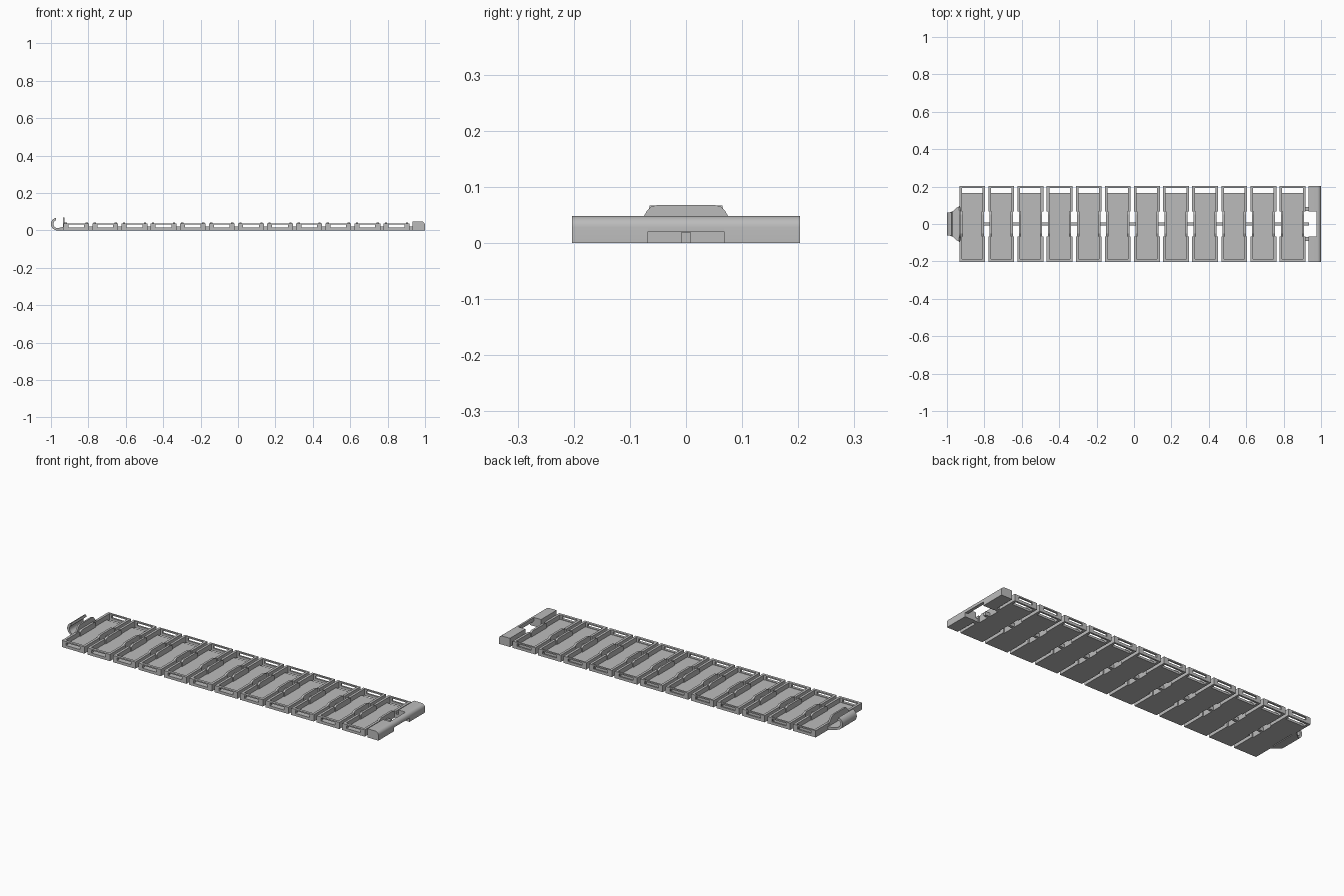
import bpy, bmesh, math

cube = bpy.data.objects.get("Cube")
if cube:
    bpy.data.objects.remove(cube, do_unlink=True)

grey = bpy.data.materials.new("plain grey plastic")
grey.use_nodes = True
colour = (0.5, 0.5, 0.5, 1)
grey.diffuse_color = colour
grey.node_tree.nodes["Principled BSDF"].inputs["Base Color"].default_value = colour

PITCH, COUNT, LAST = 0.1557, 12, 0.8475
HALF, DEPTH, WALL = 0.069, 0.203, 0.037


def prism(bm, rings):
    """Skin a row of equal closed loops and cap both ends."""
    loops = [[bm.verts.new(p) for p in ring] for ring in rings]
    n = len(loops[0])
    for a, b in zip(loops, loops[1:]):
        for i in range(n):
            j = (i + 1) % n
            bm.faces.new((a[i], a[j], b[j], b[i]))
    bm.faces.new(loops[0])
    bm.faces.new(loops[-1])


def box(bm, x0, x1, y0, y1, z0, z1):
    prism(bm, [[(x0, y0, z), (x1, y0, z), (x1, y1, z), (x0, y1, z)] for z in (z0, z1)])


def along_x(bm, profile, x0, x1):
    prism(bm, [[(x, y, z) for y, z in profile] for x in (x0, x1)])


def along_y(bm, profile, y0, y1):
    prism(bm, [[(x, y, z) for x, z in profile] for y in (y0, y1)])


def finish(bm, name):
    bmesh.ops.recalc_face_normals(bm, faces=bm.faces)
    mesh = bpy.data.meshes.new(name)
    bm.to_mesh(mesh)
    bm.free()
    mesh.materials.append(grey)
    return mesh


def place(mesh, name, x=0.0):
    ob = bpy.data.objects.new(name, mesh)
    ob.location.x = x
    bpy.context.collection.objects.link(ob)
    return ob


def smooth(ob):
    bpy.ops.object.select_all(action="DESELECT")
    ob.select_set(True)
    bpy.context.view_layer.objects.active = ob
    bpy.ops.object.shade_smooth_by_angle(angle=math.radians(35))


# Tray: floor with an open slot at the back, slotted end walls, side walls
inner = HALF - 0.014
bm = bmesh.new()
box(bm, -inner, inner, -0.188, 0.167, 0, 0.012)
for y0, y1 in ((-DEPTH, -0.188), (0.193, DEPTH)):
    box(bm, -inner, inner, y0, y1, 0, 0.015)
    box(bm, -inner, inner, y0, y1, 0.03, WALL)
    for s in (-1, 1):
        box(bm, *sorted((s * 0.042, s * inner)), y0, y1, 0.015, 0.03)
for s in (-1, 1):
    for t in (-1, 1):
        box(bm, *sorted((s * inner, s * HALF)), *sorted((t * 0.068, t * DEPTH)), 0, WALL)
    # Raised, set-back middle of the side wall, beside the hinge
    arch = [(-0.068, 0), (0.068, 0), (0.068, 0.034), (0.052, 0.042),
            (-0.052, 0.042), (-0.068, 0.034)]
    along_x(bm, arch, s * 0.05, s * 0.062)
tray = finish(bm, "tray")

# Hinge strip joining neighbouring trays
bm = bmesh.new()
box(bm, -0.016, 0.016, -0.008, 0.008, 0, 0.02)
hinge = finish(bm, "hinge")

for k in range(COUNT):
    x = LAST - PITCH * k
    place(tray, f"tray_{k + 1}", x)
    if k < COUNT - 1:
        place(hinge, f"hinge_{k + 1}", x - PITCH / 2)

# Catch end: two blocks joined by a rounded bar
bm = bmesh.new()
corner = [(0.98 + 0.02 * math.cos(a), 0.028 + 0.02 * math.sin(a))
          for a in (i * math.pi / 12 for i in range(7))]
block = [(0.933, 0), (1, 0)] + corner + [(0.933, 0.048)]
for t in (-1, 1):
    along_y(bm, block, t * 0.068, t * DEPTH)
    box(bm, 0.91, 0.935, *sorted((t * 0.07, t * 0.09)), 0, 0.02)
bar = [(0.976, 0.032), (0.979, 0.025), (0.986, 0.021), (1, 0.021)] + corner + [(0.976, 0.048)]
along_y(bm, bar, -0.068, 0.068)
box(bm, 0.908, 0.935, -0.008, 0.008, 0, 0.02)
smooth(place(finish(bm, "catch_end"), "catch_end"))


# Hook end: curled strip that flares out to meet the first tray
def half_width(x):
    t = min(max((x + 0.985) / 0.055, 0), 1)
    return 0.062 + 0.033 * t * t * (3 - 2 * t)


bm = bmesh.new()
pairs = []
for i in range(17):
    a = math.radians(105 + 165 * i / 16)
    pairs.append([(-0.966 + r * math.cos(a), 0.034 + r * math.sin(a)) for r in (0.034, 0.021)])
for i in range(1, 7):
    x = -0.966 + 0.034 * i / 6
    pairs.append([(x, 0), (x, 0.013 + 0.008 * (i / 6) ** 2)])
prism(bm, [[(x, s * half_width(x), z) for s, (x, z) in
            ((-1, o), (1, o), (1, n), (-1, n))] for o, n in pairs])
smooth(place(finish(bm, "hook"), "hook"))

# Upright plate behind the hook
bm = bmesh.new()
side = [(0.095, 0.012), (0.09, 0.036), (0.076, 0.046), (0.07, 0.057), (0.062, 0.065), (0.05, 0.068)]
along_x(bm, side + [(-y, z) for y, z in reversed(side)], -0.936, -0.927)
place(finish(bm, "hook_plate"), "hook_plate")
